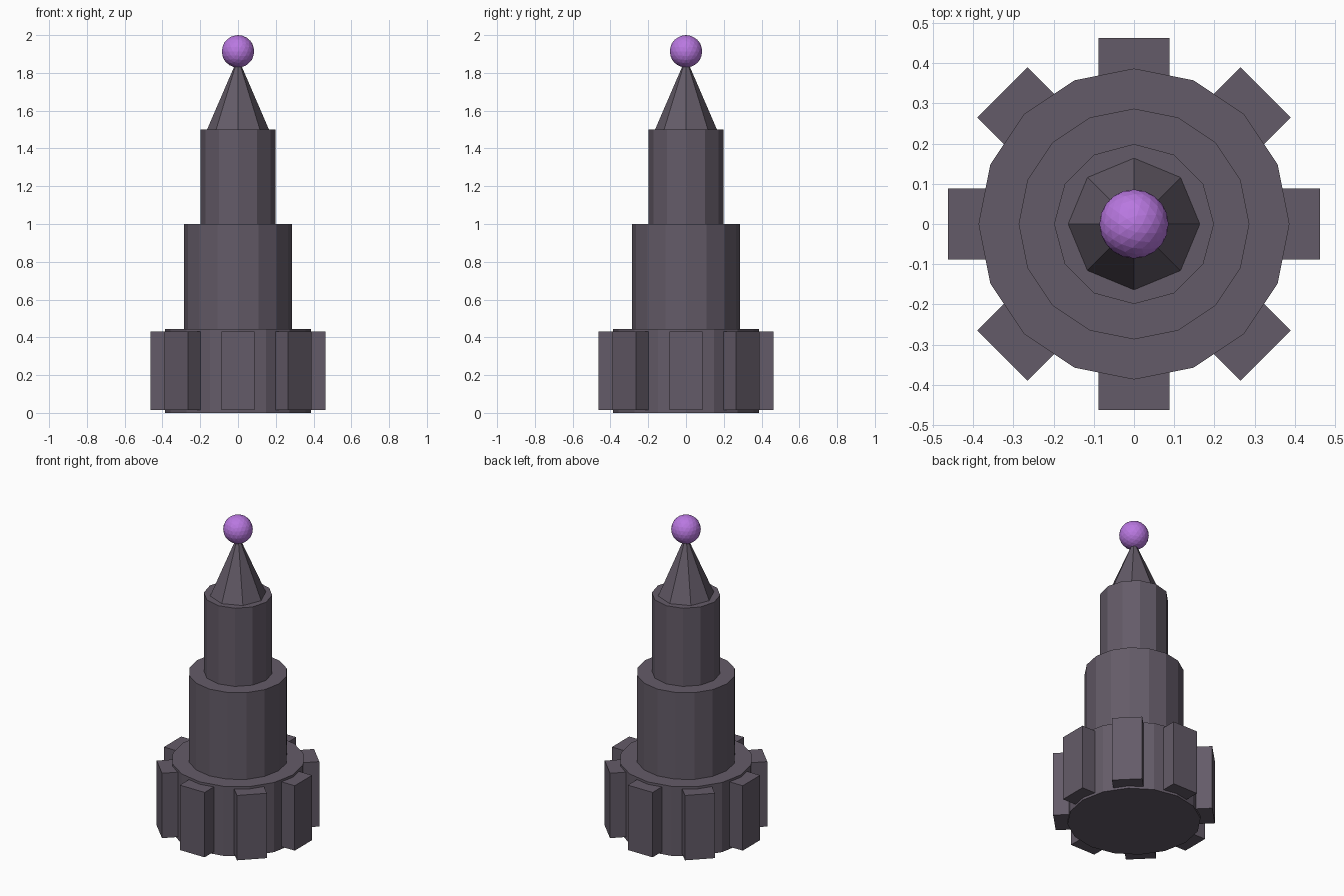
import bpy
import math
from mathutils import Matrix

if "Cube" in bpy.data.objects:
    bpy.data.objects.remove(bpy.data.objects["Cube"], do_unlink=True)


def make_material(name, color):
    mat = bpy.data.materials.new(name)
    mat.use_nodes = True
    mat.diffuse_color = color
    mat.node_tree.nodes["Principled BSDF"].inputs["Base Color"].default_value = color
    return mat


stone = make_material("dusky purple stone", (0.127, 0.105, 0.138, 1))
crystal = make_material("bright violet", (0.485, 0.188, 0.75, 1))


def finish(name, mat):
    obj = bpy.context.object
    obj.name = name
    obj.data.materials.append(mat)
    return obj


def tier(name, sides, radius, bottom, top, tip=None):
    """Faceted upright drum, or a cone when a tip radius is given."""
    bpy.ops.mesh.primitive_cone_add(
        vertices=sides, radius1=radius, radius2=radius if tip is None else tip,
        depth=top - bottom, location=(0, 0, (bottom + top) / 2))
    return finish(name, stone)


# Stacked tower tiers and spire
tier("base_drum", 16, 0.387, 0, 0.445)
tier("middle_drum", 16, 0.287, 0.44, 1.0)
tier("upper_drum", 12, 0.199, 0.99, 1.5)
tier("spire", 8, 0.166, 1.495, 1.88, tip=0)

# Ring of buttresses around the base
inner, outer, width = 0.287, 0.463, 0.176
low, high = 0.015, 0.43
for i in range(8):
    bpy.ops.mesh.primitive_cube_add(size=1)
    buttress = finish(f"buttress_{i + 1}", stone)
    buttress.data.transform(
        Matrix.Rotation(i * math.pi / 4, 4, "Z")
        @ Matrix.Translation(((inner + outer) / 2, 0, (low + high) / 2))
        @ Matrix.Diagonal((outer - inner, width, high - low, 1)))

# Faceted orb on the spire
bpy.ops.mesh.primitive_ico_sphere_add(subdivisions=3, radius=0.086, location=(0, 0, 1.914))
finish("orb", crystal)
